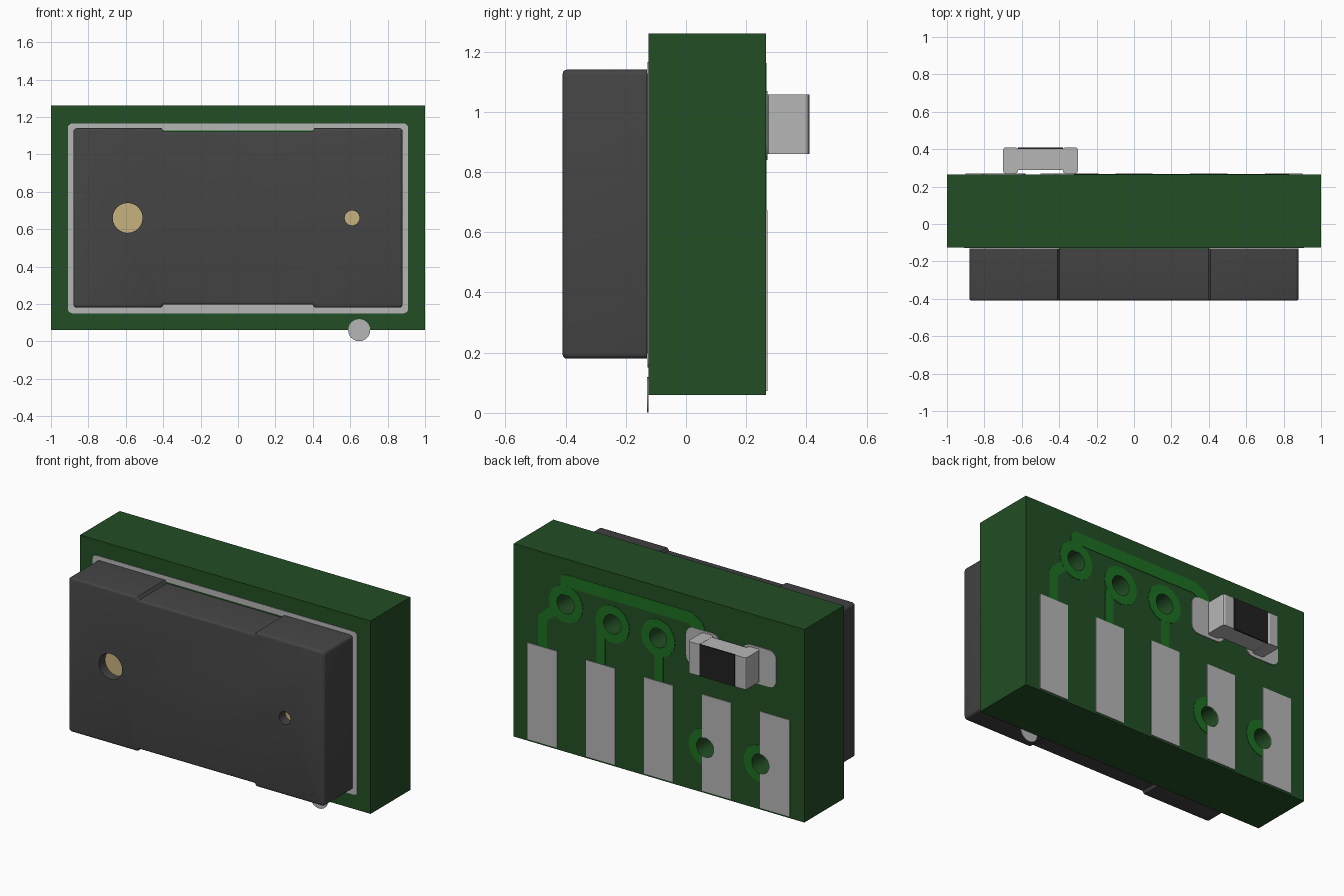
import bpy, bmesh
from math import cos, sin, pi, atan2
from mathutils import Vector

if "Cube" in bpy.data.objects:
    bpy.data.objects.remove(bpy.data.objects["Cube"])

FRONT, BACK = -0.125, 0.265


def material(name, r, g, b):
    m = bpy.data.materials.new(name)
    m.use_nodes = True
    m.diffuse_color = (r, g, b, 1)
    m.node_tree.nodes["Principled BSDF"].inputs["Base Color"].default_value = (r, g, b, 1)
    return m


BOARD = material("board_green", 0.016, 0.076, 0.018)
TRACE = material("trace_green", 0.013, 0.16, 0.016)
METAL = material("solder_grey", 0.47, 0.47, 0.47)
COVER = material("cover_charcoal", 0.058, 0.058, 0.058)
GOLD = material("gold", 0.57, 0.45, 0.21)
FILM = material("resistor_black", 0.015, 0.015, 0.015)


def finish(bm, name, mat):
    bmesh.ops.recalc_face_normals(bm, faces=bm.faces)
    me = bpy.data.meshes.new(name)
    bm.to_mesh(me)
    bm.free()
    me.materials.append(mat)
    ob = bpy.data.objects.new(name, me)
    bpy.context.collection.objects.link(ob)
    return ob


def prism(outline, y0, y1):
    """Extrude an (x, z) outline along y."""
    bm = bmesh.new()
    face = bm.faces.new([bm.verts.new((x, y0, z)) for x, z in outline])
    out = bmesh.ops.extrude_face_region(bm, geom=[face])
    moved = [v for v in out["geom"] if isinstance(v, bmesh.types.BMVert)]
    bmesh.ops.translate(bm, verts=moved, vec=(0, y1 - y0, 0))
    return bm


def rect(x0, x1, z0, z1):
    return [(x0, z0), (x1, z0), (x1, z1), (x0, z1)]


def arc(cx, cz, r, a0, a1, n):
    return [(cx + r * cos(a0 + (a1 - a0) * i / n), cz + r * sin(a0 + (a1 - a0) * i / n))
            for i in range(n + 1)]


def round_rect(x0, x1, z0, z1, r):
    corners = [(x1 - r, z1 - r), (x0 + r, z1 - r), (x0 + r, z0 + r), (x1 - r, z0 + r)]
    return [p for i, (x, z) in enumerate(corners)
            for p in arc(x, z, r, i * pi / 2, (i + 1) * pi / 2, 4)]


def disc(x, z, r, n=24):
    return arc(x, z, r, 0, 2 * pi, n)[:-1]


def part(name, outline, y0, y1, mat):
    return finish(prism(outline, y0, y1), name, mat)


def cut(ob, cutters):
    for c in cutters:
        mod = ob.modifiers.new("hole", 'BOOLEAN')
        mod.operation = 'DIFFERENCE'
        mod.solver = 'EXACT'
        mod.object = c


def cutter(name, x, z, r, y0, y1, mat):
    c = part(name, disc(x, z, r), y0, y1, mat)
    c.hide_render = True
    c.hide_viewport = True
    c.display_type = 'WIRE'
    return c


# Board with five plated holes
VIAS = [(0.64, 0.98), (0.32, 0.94), (0.005, 0.94), (-0.32, 0.345), (-0.70, 0.345)]
drills = [cutter(f"drill_{i}", x, z, 0.06, -0.138, 0.32, BOARD) for i, (x, z) in enumerate(VIAS)]
board = part("board", rect(-1, 1, 0.06, 1.26), FRONT, BACK, BOARD)
cut(board, drills)

# Rings round the holes
for i, (x, z) in enumerate(VIAS):
    bm = bmesh.new()
    loops = [[bm.verts.new((px, y, pz)) for px, pz in disc(x, z, r)]
             for r, y in ((0.06, BACK), (0.06, BACK + 0.003), (0.116, BACK + 0.003), (0.116, BACK))]
    for a, b in zip(loops, loops[1:]):
        for k in range(24):
            j = (k + 1) % 24
            bm.faces.new((a[k], a[j], b[j], b[k]))
    finish(bm, f"hole_ring_{i}", TRACE)


# Copper tracks on the back, one rounded bar per segment
def track(name, points, width):
    for i, (a, b) in enumerate(zip(points, points[1:])):
        t = atan2(b[1] - a[1], b[0] - a[0])
        r = width / 2
        outline = arc(*b, r, t - pi / 2, t + pi / 2, 8) + arc(*a, r, t + pi / 2, t + 1.5 * pi, 8)
        part(f"{name}_{i}", outline, BACK, BACK + 0.0025, TRACE)


track("track_left", [(0.8, 0.66), (0.8, 0.85), (0.71, 0.93)], 0.06)
track("track_second", [(0.4, 0.66), (0.4, 0.87)], 0.06)
track("track_middle", [(0, 0.66), (0, 0.85)], 0.06)
track("track_top", [(0.64, 1.07), (0.64, 1.125), (-0.21, 1.125), (-0.27, 1.09), (-0.31, 1.0)], 0.075)

# Five contact pads on the back
for i in range(5):
    x = 0.8 - 0.4 * i
    pad = part(f"contact_pad_{i}", rect(x - 0.1, x + 0.1, 0.072, 0.672), BACK, BACK + 0.005, METAL)
    if i > 2:
        cut(pad, [drills[i]])

# Surface resistor: solder pads, end caps, body and black film
for side, s in (("left", 1), ("right", -1)):
    x = -0.5 + s * 0.195
    part(f"resistor_pad_{side}", round_rect(x - 0.115, x + 0.115, 0.84, 1.07, 0.05),
         BACK, BACK + 0.005, METAL)
    x = -0.5 + s * 0.16
    bm = prism(rect(x - 0.04, x + 0.04, 0.86, 1.057), 0.27, 0.41)
    upright = [e for e in bm.edges if abs(e.verts[0].co.z - e.verts[1].co.z) > 0.1]
    bmesh.ops.bevel(bm, geom=upright, offset=0.014, segments=2, profile=0.5, affect='EDGES')
    finish(bm, f"resistor_end_{side}", METAL)
part("resistor_body", rect(-0.63, -0.37, 0.861, 1.056), 0.288, 0.402, METAL)
part("resistor_film", rect(-0.62, -0.38, 0.86, 1.057), 0.401, 0.41, FILM)

# Solder frame, copper strip and marker dot on the front
frame = part("solder_frame", round_rect(-0.91, 0.91, 0.15, 1.165, 0.025), FRONT - 0.003, FRONT, METAL)
cut(frame, drills)
strip = part("copper_strip", rect(-0.4, 0.4, 0.198, 1.127), FRONT - 0.007, FRONT - 0.002, TRACE)
cut(strip, drills)
part("marker_dot", disc(0.648, 0.06, 0.059), FRONT - 0.004, FRONT, METAL)

# Cover with shallow waists above and below, rounded corners and front edge
quarter = [(0.88, 1.14), (0.41, 1.14), (0.397, 1.123)]
top = quarter + [(-x, z) for x, z in reversed(quarter)]
outline = top + [(x, 1.32 - z) for x, z in [(-x, z) for x, z in top]][::1]
bm = prism(outline, -0.13, -0.41)
corners = [e for e in bm.edges
           if abs(e.verts[0].co.y - e.verts[1].co.y) > 0.1 and abs(e.verts[0].co.x) > 0.8]
bmesh.ops.bevel(bm, geom=corners, offset=0.018, segments=3, profile=0.5, affect='EDGES')
rim = [e for e in bm.edges if all(v.co.y < -0.4 for v in e.verts)]
bmesh.ops.bevel(bm, geom=rim, offset=0.014, segments=3, profile=0.5, affect='EDGES')
cover = finish(bm, "cover", COVER)

# Two round openings with gold discs at the bottom
for name, x, r in (("large", -0.59, 0.08), ("small", 0.61, 0.04)):
    cut(cover, [cutter(f"opening_cutter_{name}", x, 0.66, r, -0.45, -0.345, COVER)])
    part(f"gold_disc_{name}", disc(x, 0.66, r), -0.35, -0.344, GOLD)

bpy.ops.object.select_all(action='DESELECT')
cover.select_set(True)
bpy.context.view_layer.objects.active = cover
bpy.ops.object.shade_smooth_by_angle(angle=0.6)
